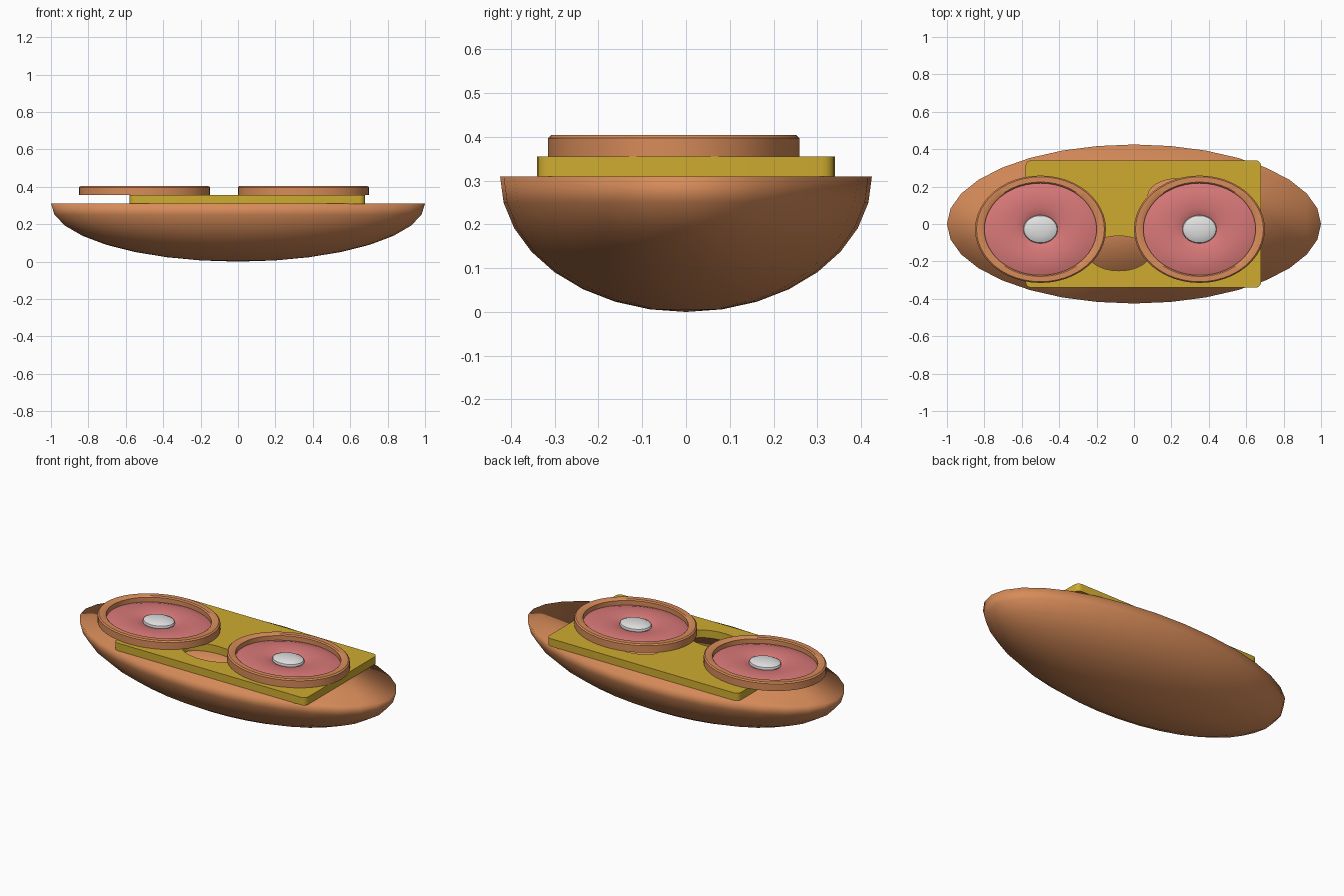
import bpy, bmesh, math
from mathutils import Matrix, Vector

if "Cube" in bpy.data.objects:
    bpy.data.objects.remove(bpy.data.objects["Cube"])


def material(name, rgb):
    m = bpy.data.materials.new(name)
    m.diffuse_color = (*rgb, 1)
    m.use_nodes = True
    m.node_tree.nodes["Principled BSDF"].inputs["Base Color"].default_value = m.diffuse_color
    return m


CRUST = material("crust brown", (0.68, 0.26, 0.10))
YELLOW = material("cheese yellow", (0.62, 0.41, 0.03))
PINK = material("meat pink", (0.70, 0.19, 0.19))
WHITE = material("pale grey", (0.75, 0.75, 0.75))


def finish(name, bm, mat, smooth=True):
    bmesh.ops.recalc_face_normals(bm, faces=bm.faces)
    for f in bm.faces:
        f.smooth = smooth
    me = bpy.data.meshes.new(name)
    bm.to_mesh(me)
    bm.free()
    me.materials.append(mat)
    ob = bpy.data.objects.new(name, me)
    bpy.context.collection.objects.link(ob)
    return ob


def activate(ob):
    bpy.ops.object.select_all(action='DESELECT')
    ob.select_set(True)
    bpy.context.view_layer.objects.active = ob


def lathe(name, profile, center, ratio, mat, closed=True, seg=48):
    """Spin (radius, z) points around z, squashed in y by ratio."""
    bm = bmesh.new()
    rings = []
    for r, z in profile:
        rings.append([bm.verts.new((center[0] + r * math.cos(2 * math.pi * i / seg),
                                    center[1] + r * ratio * math.sin(2 * math.pi * i / seg), z))
                      for i in range(seg)])
    pairs = list(zip(rings, rings[1:]))
    if closed:
        pairs.append((rings[-1], rings[0]))
    else:
        bm.faces.new(rings[0])
        bm.faces.new(rings[-1])
    for a, b in pairs:
        for i in range(seg):
            j = (i + 1) % seg
            bm.faces.new((a[i], a[j], b[j], b[i]))
    ob = finish(name, bm, mat)
    activate(ob)
    bpy.ops.object.shade_smooth_by_angle(angle=math.radians(40))
    return ob


# Bread: lower half of a stretched sphere with a flat top
bm = bmesh.new()
bmesh.ops.create_uvsphere(bm, u_segments=32, v_segments=16, radius=1)
bmesh.ops.delete(bm, geom=[v for v in bm.verts if v.co.z > 0.01], context='VERTS')
bmesh.ops.holes_fill(bm, edges=[e for e in bm.edges if e.is_boundary], sides=0)
for v in bm.verts:
    v.co = Vector((v.co.x, v.co.y * 0.425, 0.31 + v.co.z * 0.31))
finish("bread_base", bm, CRUST)

# Cheese slab with softened edges
bm = bmesh.new()
bmesh.ops.create_cube(bm, size=1)
bmesh.ops.transform(bm, matrix=Matrix.Diagonal((1.26, 0.68, 0.046, 1)), verts=bm.verts)
upright = [e for e in bm.edges if abs(e.verts[0].co.z - e.verts[1].co.z) > 0.01]
bmesh.ops.bevel(bm, geom=upright, offset=0.03, segments=4, profile=0.5, affect='EDGES')
bmesh.ops.translate(bm, vec=(0.05, 0, 0.332), verts=bm.verts)
cheese = finish("cheese_slice", bm, YELLOW, False)

# Oval holes through the cheese
for cx, cy in ((-0.08, -0.157), (0.24, 0.15)):
    cutter = lathe("hole_cutter", [(0.165, 0.2), (0.165, 0.5)], (cx, cy), 0.564, YELLOW, False)
    mod = cheese.modifiers.new("hole", 'BOOLEAN')
    mod.operation = 'DIFFERENCE'
    mod.solver = 'EXACT'
    mod.object = cutter
    activate(cheese)
    bpy.ops.object.modifier_apply(modifier=mod.name)
    bpy.data.objects.remove(cutter)
activate(cheese)
bpy.ops.object.shade_smooth_by_angle(angle=math.radians(35))

# Two oval slices: crust ring, pink filling, pale centre
for side, cx in (("left", -0.5), ("right", 0.35)):
    c = (cx, -0.028)
    lathe(side + "_slice_rim", [(0.35, 0.355), (0.35, 0.397), (0.342, 0.404),
                                (0.308, 0.404), (0.30, 0.398), (0.30, 0.355)], c, 0.82, CRUST)
    lathe(side + "_slice_filling", [(0.302, 0.356), (0.302, 0.370), (0.26, 0.382), (0.20, 0.387),
                                    (0.14, 0.384), (0.10, 0.376), (0.08, 0.366), (0.08, 0.356)],
          c, 0.82, PINK)
    lathe(side + "_slice_center", [(0.085, 0.357), (0.092, 0.376), (0.088, 0.386), (0.07, 0.394),
                                   (0.04, 0.399), (0.01, 0.401)], c, 0.82, WHITE, False)
